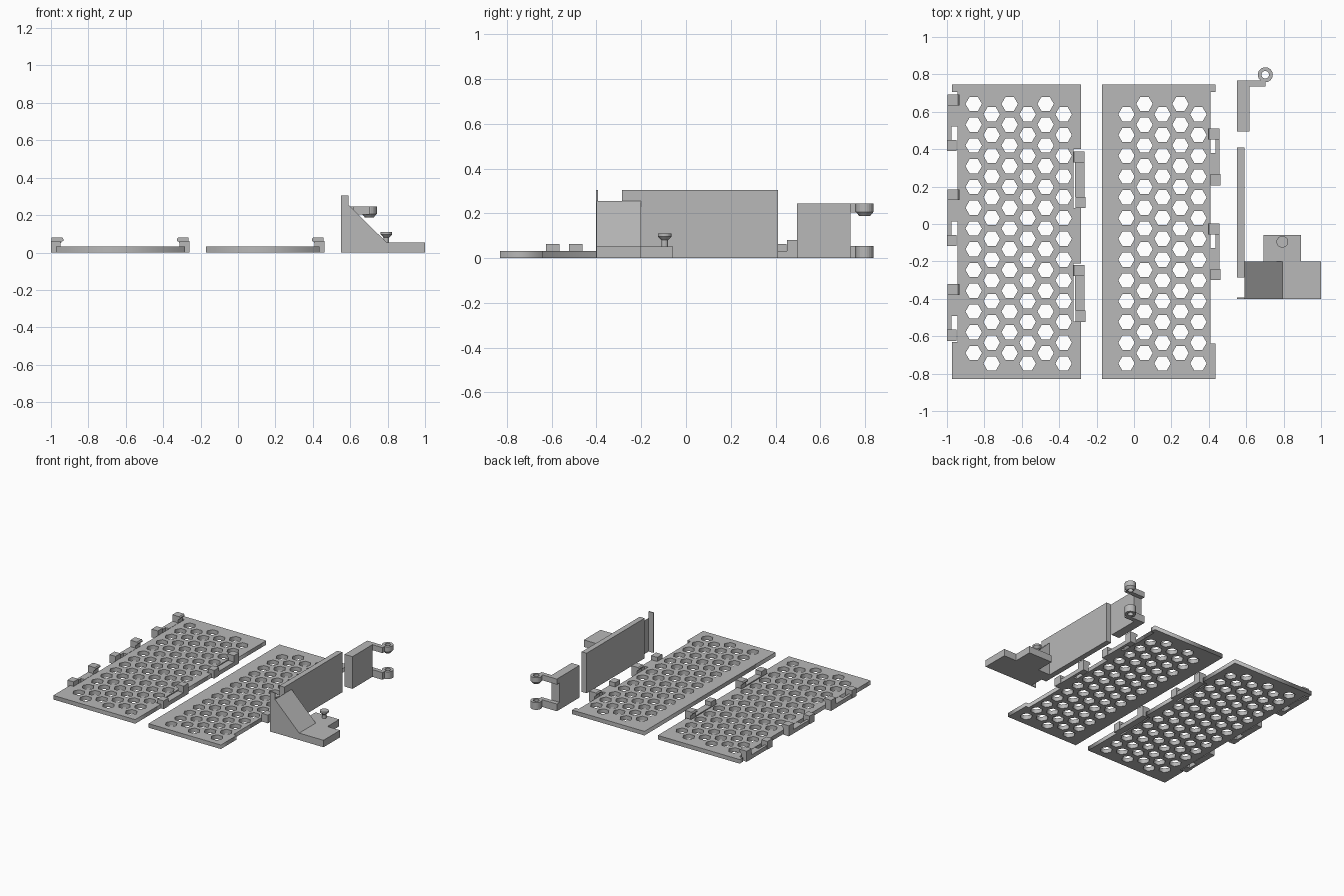
import bpy, bmesh, math

cube = bpy.data.objects.get("Cube")
if cube:
    bpy.data.objects.remove(cube, do_unlink=True)

grey = bpy.data.materials.new("plain_grey")
grey.use_nodes = True
COLOR = (0.48, 0.48, 0.48, 1)
grey.diffuse_color = COLOR
for node in grey.node_tree.nodes:
    if node.type == 'BSDF_PRINCIPLED':
        node.inputs["Base Color"].default_value = COLOR


def add_mesh(name, mesh):
    mesh.materials.clear()
    mesh.materials.append(grey)
    obj = bpy.data.objects.new(name, mesh)
    bpy.context.scene.collection.objects.link(obj)
    return obj


def finish(name, bm):
    bmesh.ops.recalc_face_normals(bm, faces=bm.faces)
    mesh = bpy.data.meshes.new(name)
    bm.to_mesh(mesh)
    bm.free()
    return add_mesh(name, mesh)


def prism_y(name, profile, y0, y1):
    """Extrude an (x, z) profile along y."""
    bm = bmesh.new()
    face = bm.faces.new([bm.verts.new((x, y0, z)) for x, z in profile])
    out = bmesh.ops.extrude_face_region(bm, geom=[face])
    verts = [v for v in out["geom"] if isinstance(v, bmesh.types.BMVert)]
    bmesh.ops.translate(bm, verts=verts, vec=(0, y1 - y0, 0))
    return finish(name, bm)


def box(name, x0, x1, y0, y1, z0, z1):
    return prism_y(name, [(x0, z0), (x1, z0), (x1, z1), (x0, z1)], y0, y1)


def ngon(x, y, r, sides):
    return [(x + r * math.cos(2 * math.pi * i / sides),
             y + r * math.sin(2 * math.pi * i / sides)) for i in range(sides)]


def plate(name, outlines, thickness):
    """Flat plate from a filled outline; later outlines become holes."""
    curve = bpy.data.curves.new(name, 'CURVE')
    curve.dimensions = '2D'
    curve.fill_mode = 'BOTH'
    curve.extrude = thickness / 2
    for pts in outlines:
        spline = curve.splines.new('POLY')
        spline.points.add(len(pts) - 1)
        for point, (x, y) in zip(spline.points, pts):
            point.co = (x, y, thickness / 2, 1)
        spline.use_cyclic_u = True
    temp = bpy.data.objects.new(name + "_curve", curve)
    mesh = bpy.data.meshes.new_from_object(temp)
    bpy.data.objects.remove(temp)
    return add_mesh(name, mesh)


def lathe(name, profile, x, y, closed, sides=24):
    """Revolve an (r, z) profile around a vertical axis."""
    bm = bmesh.new()
    vs = [bm.verts.new((x + r, y, z)) for r, z in profile]
    edges = [bm.edges.new(p) for p in zip(vs, vs[1:])]
    if closed:
        edges.append(bm.edges.new((vs[-1], vs[0])))
    bmesh.ops.spin(bm, geom=vs + edges, cent=(x, y, 0), axis=(0, 0, 1),
                   angle=2 * math.pi, steps=sides, use_merge=True)
    bmesh.ops.remove_doubles(bm, verts=bm.verts, dist=0.0005)
    return finish(name, bm)


# Perforated panels
THICK, PITCH = 0.031, 0.111
BACK, FRONT = 0.745, -0.83
COLUMN = PITCH * math.sqrt(3) / 2


def hex_holes(x0, columns, low_first):
    holes = []
    for c in range(columns):
        drop = PITCH / 2 if (c % 2 == 0) == low_first else 0
        for row in range(13):
            holes.append(ngon(x0 + c * COLUMN, 0.642 - drop - row * PITCH, 0.044, 6))
    return holes


def notched(edge, inset, spans):
    """Points down one panel side, stepping inward at each span."""
    pts = [(edge, BACK)]
    for top, bottom in spans:
        pts += [(edge, top), (inset, top), (inset, bottom), (edge, bottom)]
    return pts + [(edge, FRONT)]


wide_left = notched(-0.974, -0.943, [(0.705, -0.63)])
wide_right = notched(-0.284, -0.323, [(0.4, 0.085), (-0.21, -0.52)])
plate("wide_panel", [wide_right + wide_left[::-1]] + hex_holes(-0.857, 6, False), THICK)

slim_right = notched(0.437, 0.41, [(0.705, -0.64)])
plate("slim_panel", [slim_right + [(-0.172, FRONT), (-0.172, BACK)]]
      + hex_holes(-0.04, 5, True), THICK)


# Edge clips: a bar with a hooked block at the back and a plain block in front
def clip(name, outer, side, back, slot):
    def at(d):
        return outer - side * d
    front = back - 0.303
    prism_y(name + "_hook",
            [(at(0.004), 0), (at(0.05), 0), (at(0.05), 0.05), (at(0.067), 0.064),
             (at(0.067), 0.072), (at(0.06), 0.08), (at(0.004), 0.08)],
            back - 0.058, back)
    box(name + "_block", *sorted((at(0), at(0.052))), front, front + 0.06, 0, 0.0625)
    box(name + "_bar", *sorted((at(0.004), at(0.025))), front, back, 0, THICK)
    y0, y1 = front + 0.06, back - 0.058
    if slot == "front":
        y0 += 0.072
    elif slot == "back":
        y1 -= 0.072
    box(name + "_web", *sorted((at(0.025), at(0.055))), y0, y1, 0, THICK)


for i, y in enumerate((0.692, 0.185, -0.322)):
    clip(f"wide_panel_right_clip_{i}", -1.0, -1, y, "front")
for i, y in enumerate((0.388, -0.22)):
    clip(f"wide_panel_left_clip_{i}", -0.26, 1, y, "none")
for i, y in enumerate((0.51, 0.003)):
    clip(f"slim_panel_clip_{i}", 0.462, 1, y, "back")

# Upright wall and the narrow strip beyond its gap
box("upright_wall", 0.55, 0.591, -0.287, 0.41, 0, 0.305)
box("wall_strip", 0.55, 0.591, -0.402, -0.394, 0, 0.305)

# Sloped foot with a rear tab and a mushroom peg
prism_y("sloped_foot", [(0.591, 0), (1, 0), (1, 0.053), (0.795, 0.053), (0.591, 0.255)],
        -0.4, -0.2)
box("foot_tab", 0.693, 0.893, -0.2, -0.058, 0, 0.053)
lathe("peg", [(0, 0.05), (0.015, 0.05), (0.015, 0.08), (0.031, 0.097),
              (0.031, 0.109), (0, 0.109)], 0.793, -0.095, False)

# Hinge bracket with two arms ending in rings
box("bracket_plate", 0.55, 0.617, 0.495, 0.735, 0, 0.245)
RX, RY = 0.702, 0.798
for name, z0, z1 in (("lower", 0, 0.055), ("upper", 0.203, 0.245)):
    box(name + "_arm", 0.55, RX, 0.735, 0.768, z0, z1)
lathe("lower_ring", [(0.02, 0), (0.04, 0), (0.04, 0.055), (0.02, 0.055)], RX, RY, True)
lathe("upper_ring", [(0.02, 0.188), (0.024, 0.188), (0.04, 0.207), (0.04, 0.245),
                     (0.02, 0.245)], RX, RY, True)
